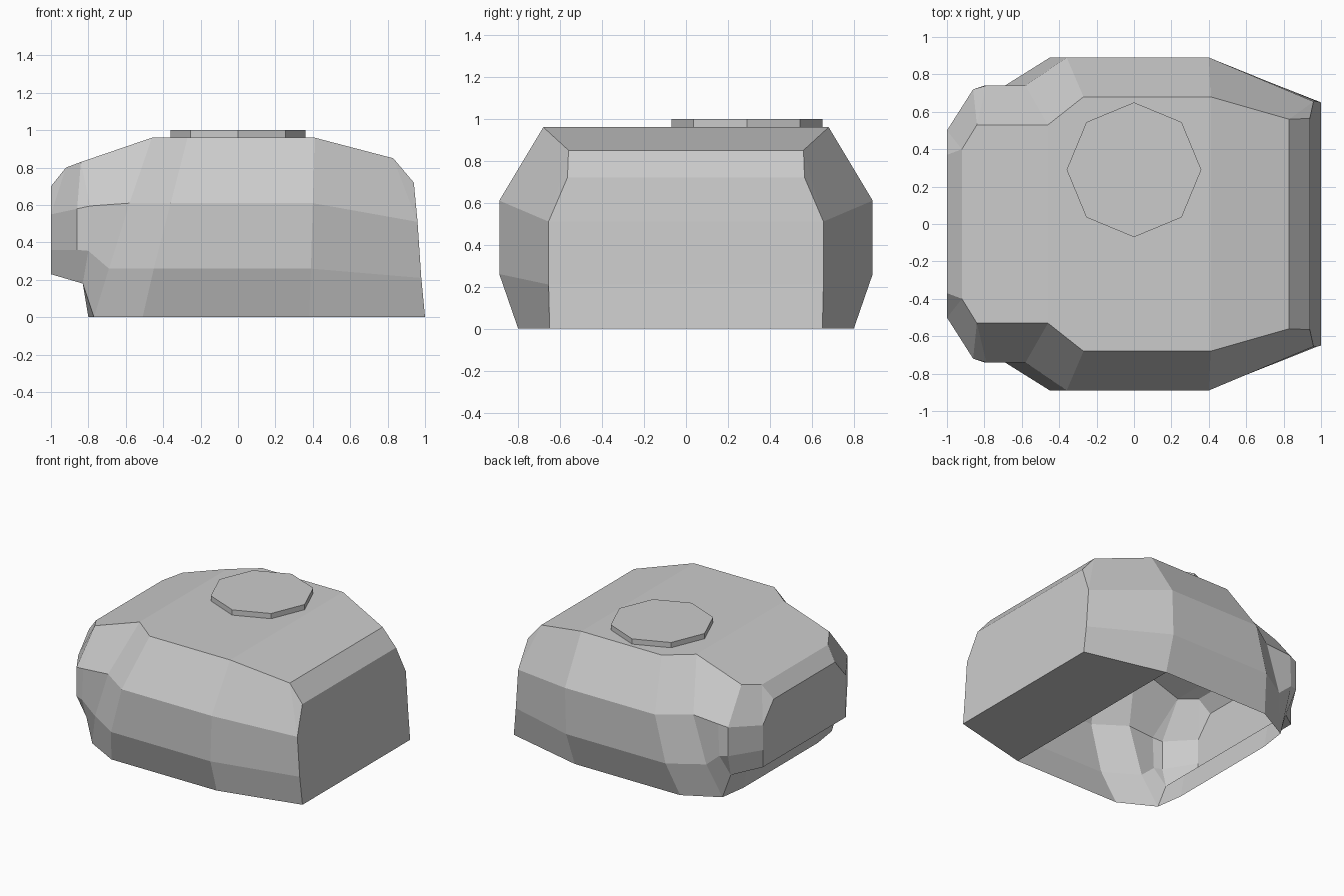
import bpy, bmesh, math

if "Cube" in bpy.data.objects:
    bpy.data.objects.remove(bpy.data.objects["Cube"])

# Half cross-sections from rear to front; each runs from the bottom rim up to the roof edge
ribs = [
    [(1, .65, 0), (.98, .655, .21), (.96, .655, .51), (.83, .56, .85)],
    [(.38, .8, 0), (.39, .89, .26), (.4, .89, .61), (.41, .68, .96)],
    [(-.51, .8, 0), (-.45, .89, .26), (-.36, .89, .61), (-.27, .68, .96)],
    [(-.77, .66, 0), (-.69, .74, .26), (-.58, .74, .61), (-.46, .53, .96)],
    [(-.83, .645, .18), (-.8, .74, .355), (-.79, .74, .595), (-.84, .53, .83)],
    [(-.83, .645, .18), (-.86, .72, .36), (-.86, .72, .58), (-.84, .53, .83)],
    [(-1, .5, .23), (-1, .5, .36), (-1, .5, .55), (-.92, .4, .8)],
]
rear_bevel, front_bevel = (.94, .565, .72), (-1, .37, .7)
lip_top, lip_bottom = (-.83, .45, .18), (-.8, .45, 0)

bm = bmesh.new()
verts = {}


def vert(p):
    if p not in verts:
        verts[p] = bm.verts.new(p)
    return verts[p]


def flip(p):
    return (p[0], -p[1], p[2])


def face(points):
    loop = list(dict.fromkeys(points))   # collapses repeated corners into triangles
    if len(loop) > 2:
        bm.faces.new([vert(p) for p in loop])


def both(*points):
    face(points)
    face([flip(p) for p in reversed(points)])


# Side armour
for a, b in zip(ribs, ribs[1:]):
    for i in range(3):
        both(a[i], b[i], b[i + 1], a[i + 1])
# Corner fillers at the rear bevel, front bevel and lower front lip
both(ribs[0][2], ribs[0][3], rear_bevel)
both(ribs[6][2], front_bevel, ribs[6][3])
both(ribs[3][0], lip_bottom, lip_top, ribs[4][0])
both(ribs[4][0], lip_top, ribs[6][0])

# Rear floor, rear plate, roof, front plate and lip: one band across the middle
band = ([ribs[1][0]] + ribs[0][:3] + [rear_bevel] + [r[3] for r in ribs[:5]]
        + [ribs[6][3], front_bevel] + ribs[6][2::-1] + [lip_top, lip_bottom])
for p, q in zip(band, band[1:]):
    face([p, q, flip(q), flip(p)])

bmesh.ops.recalc_face_normals(bm, faces=bm.faces)
mesh = bpy.data.meshes.new("turret_shell")
bm.to_mesh(mesh)
bm.free()
bpy.context.collection.objects.link(bpy.data.objects.new("turret_shell", mesh))

# Octagonal roof hatch
bpy.ops.mesh.primitive_cylinder_add(vertices=8, radius=.36, depth=.04, location=(0, .29, .98))
bpy.context.object.name = "roof_hatch"
